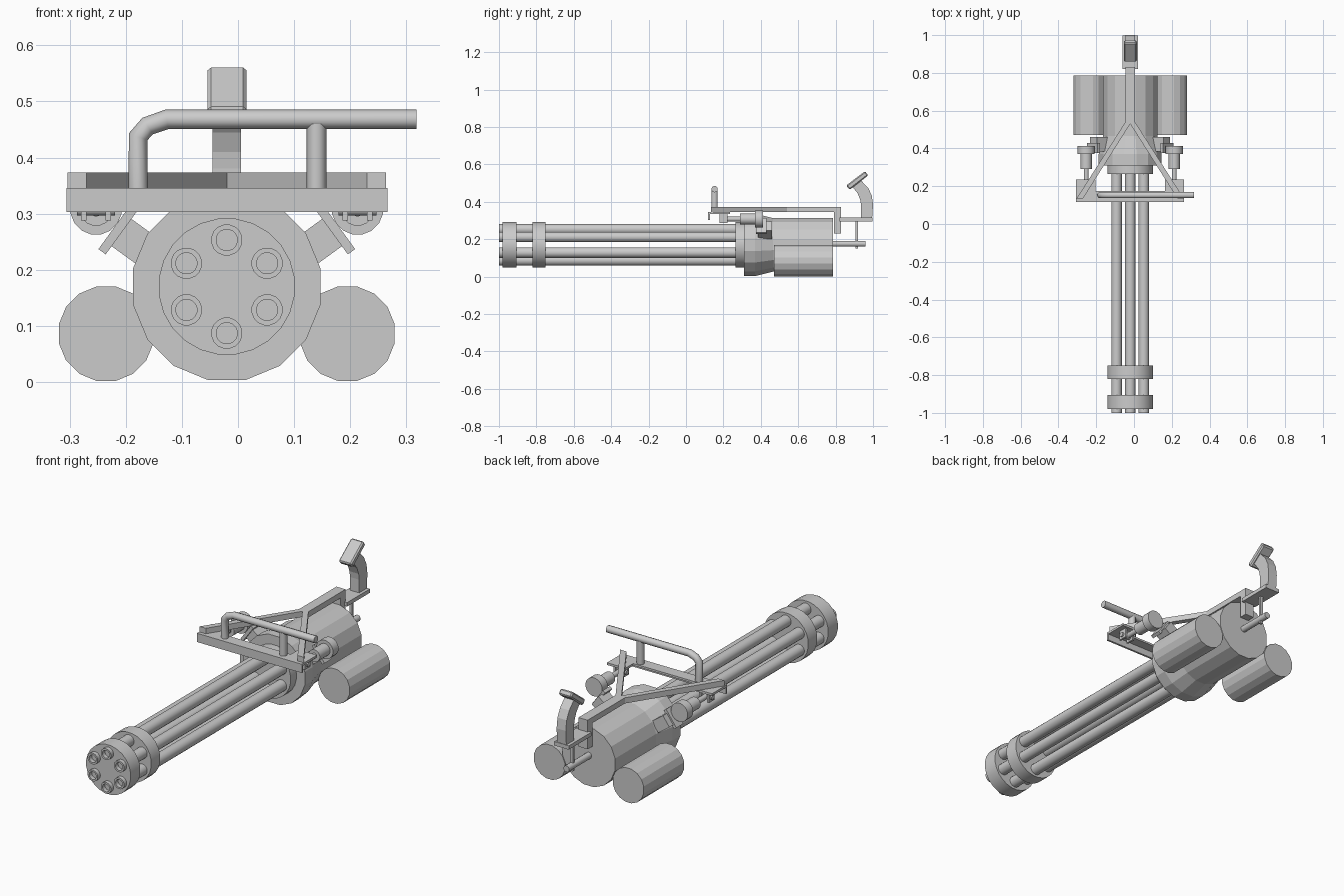
import bpy, bmesh, math
from mathutils import Vector, Matrix

if "Cube" in bpy.data.objects:
    bpy.data.objects.remove(bpy.data.objects["Cube"])

CX, CZ = -0.02, 0.17   # barrel axis


def finish(bm, name, smooth=False):
    bmesh.ops.recalc_face_normals(bm, faces=bm.faces)
    me = bpy.data.meshes.new(name)
    bm.to_mesh(me)
    bm.free()
    ob = bpy.data.objects.new(name, me)
    bpy.context.collection.objects.link(ob)
    if smooth:
        bpy.context.view_layer.objects.active = ob
        ob.select_set(True)
        bpy.ops.object.shade_smooth_by_angle(angle=math.radians(35))
        ob.select_set(False)
    return ob


def box(name, lo, hi, matrix=None):
    bm = bmesh.new()
    bmesh.ops.create_cube(bm, size=1)
    lo, hi = Vector(lo), Vector(hi)
    for v in bm.verts:
        v.co = (lo + hi) / 2 + v.co * (hi - lo)
    if matrix:
        bm.transform(matrix)
    return finish(bm, name)


def lathe(name, x, z, profile, n=24, closed=False, phase=0.5, smooth=True):
    """Revolve (radius, y) points around a line parallel to y."""
    bm = bmesh.new()
    rings = [[bm.verts.new((x + r * math.sin(2 * math.pi * (i + phase) / n), y,
                            z + r * math.cos(2 * math.pi * (i + phase) / n)))
              for i in range(n)] for r, y in profile]
    pairs = list(zip(rings, rings[1:]))
    if closed:
        pairs.append((rings[-1], rings[0]))
    else:
        bm.faces.new(rings[0])
        bm.faces.new(rings[-1])
    for a, b in pairs:
        for i in range(n):
            j = (i + 1) % n
            bm.faces.new((a[i], a[j], b[j], b[i]))
    return finish(bm, name, smooth)


def prism(name, pts, offset):
    """Extrude a closed outline of 3D points."""
    bm = bmesh.new()
    f = bm.faces.new([bm.verts.new(p) for p in pts])
    new = bmesh.ops.extrude_face_region(bm, geom=[f])["geom"]
    bmesh.ops.translate(bm, vec=offset,
                        verts=[v for v in new if isinstance(v, bmesh.types.BMVert)])
    return finish(bm, name)


def tube(name, pts, r):
    cu = bpy.data.curves.new(name, "CURVE")
    cu.dimensions = "3D"
    cu.bevel_depth, cu.bevel_resolution, cu.use_fill_caps = r, 3, True
    sp = cu.splines.new("POLY")
    sp.points.add(len(pts) - 1)
    for p, co in zip(sp.points, pts):
        p.co = (*co, 1)
    ob = bpy.data.objects.new(name, cu)
    bpy.context.collection.objects.link(ob)


# six hollow barrels
for k in range(6):
    a = math.radians(60 * k)
    lathe(f"barrel_{k + 1}", CX + 0.083 * math.sin(a), CZ + 0.083 * math.cos(a),
          [(0.028, -1), (0.028, 0.3), (0.019, 0.3), (0.019, -1)], 16, closed=True)

# barrel clamps and rear collar
for name, y0, y1 in (("front_clamp", -0.98, -0.905), ("second_clamp", -0.82, -0.75),
                     ("rear_collar", 0.265, 0.33)):
    lathe(name, CX, CZ, [(0.122, y0), (0.122, y1)], 24)

# motor housing, tapering behind its front rim
lathe("housing", CX, CZ, [(0.17, 0.31), (0.17, 0.37), (0.146, 0.465), (0.146, 0.785)],
      16, smooth=False)

for s, side in ((-1, "left"), (1, "right")):
    # lower side drum
    lathe(f"{side}_drum", CX + s * 0.215, 0.086, [(0.086, 0.47), (0.086, 0.785)], 16, smooth=False)

    # stepped damper with thin rod
    lathe(f"{side}_damper", CX + s * 0.233, 0.308,
          [(0.013, 0.2), (0.013, 0.29), (0.03, 0.29), (0.03, 0.37),
           (0.046, 0.37), (0.046, 0.413)], 16)
    # clevis holding the rod
    for dx in (-0.022, 0.022):
        x = CX + s * 0.233 + dx
        box(f"{side}_clevis_plate", (x - 0.005, 0.178, 0.288), (x + 0.005, 0.222, 0.34))
    tube(f"{side}_clevis_pin", [(CX + s * 0.233 - 0.034, 0.2, 0.308),
                                (CX + s * 0.233 + 0.034, 0.2, 0.308)], 0.012)

    # slanted lug and plate on the housing shoulder
    m = Matrix.Translation((CX + s * 0.19, 0, 0.268)) @ Matrix.Rotation(-s * math.radians(36), 4, "Y")
    lug = sorted((s * -0.07, s * 0.005))
    plate = sorted((s * -0.003, s * 0.013))
    box(f"{side}_lug", (lug[0], 0.385, -0.03), (lug[1], 0.46, 0.03), m)
    box(f"{side}_lug_plate", (plate[0], 0.375, -0.048), (plate[1], 0.43, 0.048), m)

    # corner plate and diagonal strut of the carrying frame
    xs = sorted((CX + s * 0.185, CX + s * 0.286))
    box(f"{side}_corner_plate", (xs[0], 0.12, 0.335), (xs[1], 0.235, 0.346))
    prism(f"{side}_strut", [(CX + s * 0.284, 0.135, 0.345), (CX + s * 0.25, 0.135, 0.345),
                            (CX, 0.53, 0.345), (CX, 0.58, 0.345)], (0, 0, 0.028))

# frame cross bar: angle section
prism("cross_bar", [(-0.306, 0.117, 0.303), (-0.306, 0.117, 0.346), (-0.306, 0.175, 0.346),
                    (-0.306, 0.175, 0.336), (-0.306, 0.127, 0.336), (-0.306, 0.127, 0.303)],
      (0.572, 0, 0))

# spine and rear bracket
box("spine", (-0.045, 0.54, 0.345), (0.005, 0.83, 0.373))
box("rear_bracket", (-0.045, 0.79, 0.23), (0.005, 0.83, 0.373))
box("grip_base", (-0.06, 0.82, 0.296), (0.02, 0.998, 0.315))

# curved rear grip and its thumb bar
prism("rear_grip", [(-0.045, y, z) for y, z in (
    (0.936, 0.31), (0.995, 0.31), (1.0, 0.385), (0.993, 0.435), (0.973, 0.476), (0.935, 0.515),
    (0.89, 0.48), (0.918, 0.445), (0.932, 0.41), (0.936, 0.38))], (0.05, 0, 0))
thumb = prism("thumb_bar", [(-0.054, 0.856, 0.487), (-0.054, 0.957, 0.564),
                            (-0.054, 0.974, 0.541), (-0.054, 0.876, 0.465)], (0.069, 0, 0))
bev = thumb.modifiers.new("Chamfer", "BEVEL")
bev.width, bev.segments = 0.006, 1

# hanging rod with a short cylinder
box("hanging_rod", (-0.027, 0.906, 0.15), (-0.013, 0.919, 0.3))
lathe("rear_connector", CX, 0.176, [(0.016, 0.78), (0.016, 0.96)], 12)

# bent carrying handle and second post
tube("carry_handle", [(-0.178, 0.153, 0.34), (-0.178, 0.153, 0.437), (-0.161, 0.153, 0.456),
                      (-0.127, 0.153, 0.468), (0.318, 0.153, 0.468)], 0.0175)
tube("handle_post", [(0.14, 0.153, 0.34), (0.14, 0.153, 0.46)], 0.0175)
